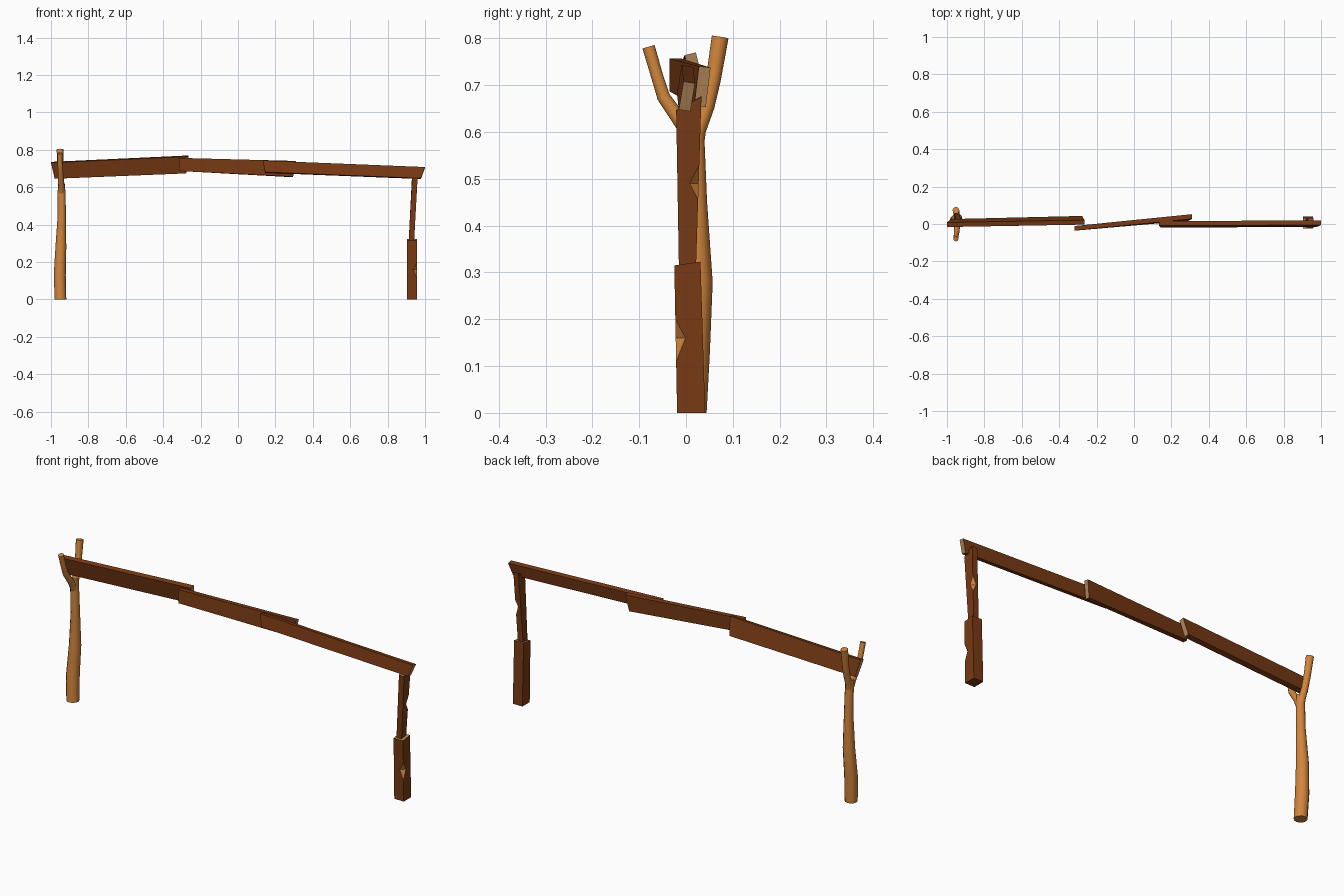
import bpy, bmesh, math
from mathutils import Vector

if "Cube" in bpy.data.objects:
    bpy.data.objects.remove(bpy.data.objects["Cube"])


def material(name, rgb):
    m = bpy.data.materials.new(name)
    m.diffuse_color = (*rgb, 1)
    m.use_nodes = True
    m.node_tree.nodes["Principled BSDF"].inputs["Base Color"].default_value = m.diffuse_color
    return m


BROWN = material("dark_bark_brown", (0.19, 0.042, 0.007))
ORANGE = material("orange_wood", (0.64, 0.235, 0.045))
TAN = material("tan_cut_end", (0.45, 0.245, 0.10))


def finish(name, bm, mats):
    bmesh.ops.recalc_face_normals(bm, faces=bm.faces)
    me = bpy.data.meshes.new(name)
    bm.to_mesh(me)
    bm.free()
    for m in mats:
        me.materials.append(m)
    ob = bpy.data.objects.new(name, me)
    bpy.context.collection.objects.link(ob)
    return ob


def beam(name, ends, thick):
    """Leaning plank; each end is (top centre, bottom centre), ends cut tan."""
    bm = bmesh.new()
    quads = []
    for top, bottom in ends:
        top, bottom = Vector(top), Vector(bottom)
        d = top - bottom
        side = Vector((0, d.z, -d.y)).normalized() * thick / 2
        quads.append([bm.verts.new(p) for p in
                      (top - side, top + side, bottom + side, bottom - side)])
    a, b = quads
    for i in range(4):
        j = (i + 1) % 4
        bm.faces.new((a[i], a[j], b[j], b[i]))
    for q in quads:
        bm.faces.new(q).material_index = 1
    return finish(name, bm, (BROWN, TAN))


def chipped_post(name, bottom, top, corner, chip_z, depth):
    """Squared post with one chipped corner; bottom/top are 4 corners each."""
    bm = bmesh.new()
    lo = [bm.verts.new(p) for p in bottom]
    hi = [bm.verts.new(p) for p in top]

    def on_edge(i, z):
        p, q = lo[i].co, hi[i].co
        return p.lerp(q, (z - p.z) / (q.z - p.z))

    z0, z1, z2 = chip_z
    prev, nxt = (corner - 1) % 4, (corner + 1) % 4
    mid = on_edge(corner, z1)
    down = bm.verts.new(on_edge(corner, z0))
    up = bm.verts.new(on_edge(corner, z2))
    inner = {n: bm.verts.new(mid + (on_edge(n, z1) - mid).normalized() * depth)
             for n in (prev, nxt)}
    for i in range(4):
        j = (i + 1) % 4
        if i == corner:
            bm.faces.new((lo[i], lo[j], hi[j], hi[i], up, inner[j], down))
        elif j == corner:
            bm.faces.new((lo[i], lo[j], down, inner[i], up, hi[j], hi[i]))
        else:
            bm.faces.new((lo[i], lo[j], hi[j], hi[i]))
    bm.faces.new(lo)
    bm.faces.new(hi).material_index = 1
    for v in (down, up):
        bm.faces.new((v, inner[prev], inner[nxt])).material_index = 2
    return finish(name, bm, (BROWN, TAN, ORANGE))


def branch(name, path, sides=12):
    """Tapering round limb along (x, y, z, radius) points."""
    bm = bmesh.new()
    pts = [Vector(p[:3]) for p in path]
    rings = []
    for k, p in enumerate(pts):
        d = (pts[min(k + 1, len(pts) - 1)] - pts[max(k - 1, 0)]).normalized()
        if pts[k].z == 0:
            d = Vector((0, 0, 1))
        u = Vector((0, 1, 0)).cross(d).normalized()
        v = d.cross(u)
        r = path[k][3]
        rings.append([bm.verts.new(p + r * (u * math.cos(t) + v * math.sin(t)))
                      for t in (2 * math.pi * i / sides for i in range(sides))])
    for a, b in zip(rings, rings[1:]):
        for i in range(sides):
            j = (i + 1) % sides
            bm.faces.new((a[i], a[j], b[j], b[i]))
    bm.faces.new(rings[0])
    bm.faces.new(rings[-1])
    ob = finish(name, bm, (ORANGE,))
    bpy.context.view_layer.objects.active = ob
    ob.select_set(True)
    bpy.ops.object.shade_smooth_by_angle(angle=math.radians(40))
    ob.select_set(False)


# Forked trunk on the left
branch("forked_trunk", [(-.949, .013, 0, .031), (-.953, .019, .13, .032),
                        (-.947, .028, .28, .029), (-.942, .023, .45, .022),
                        (-.943, .019, .57, .021), (-.945, .017, .625, .018)])
branch("fork_back_branch", [(-.943, .019, .57, .019), (-.945, .026, .605, .017),
                            (-.947, .045, .655, .016), (-.949, .058, .71, .016),
                            (-.952, .073, .803, .018)])
branch("fork_front_branch", [(-.943, .015, .57, .017), (-.945, -.006, .615, .016),
                             (-.948, -.048, .675, .014), (-.951, -.062, .72, .013),
                             (-.952, -.08, .782, .0135)])

# Three overlapping planks
beam("left_plank", [((-1.0, -.004, .733), (-.98, .014, .648)),
                    ((-.265, .009, .767), (-.277, .031, .677))], .025)
beam("middle_plank", [((-.317, -.023, .757), (-.315, -.023, .687)),
                      ((.31, .040, .739), (.294, .030, .655))], .025)
beam("right_plank", [((.133, .003, .741), (.145, -.007, .679)),
                     ((1.0, .007, .706), (.978, -.003, .646))], .025)

# Two-piece squared post on the right
chipped_post("lower_post",
             [(.903, -.019, 0), (.957, -.019, 0), (.957, .041, 0), (.903, .041, 0)],
             [(.903, -.025, .315), (.957, -.025, .315), (.957, .031, .323), (.903, .031, .323)],
             1, (.11, .16, .2), .021)
chipped_post("upper_post",
             [(.912, -.015, .30), (.941, -.015, .30), (.941, .021, .30), (.912, .021, .30)],
             [(.931, -.021, .647), (.96, -.021, .645), (.96, .033, .675), (.931, .033, .677)],
             2, (.455, .49, .53), .019)
